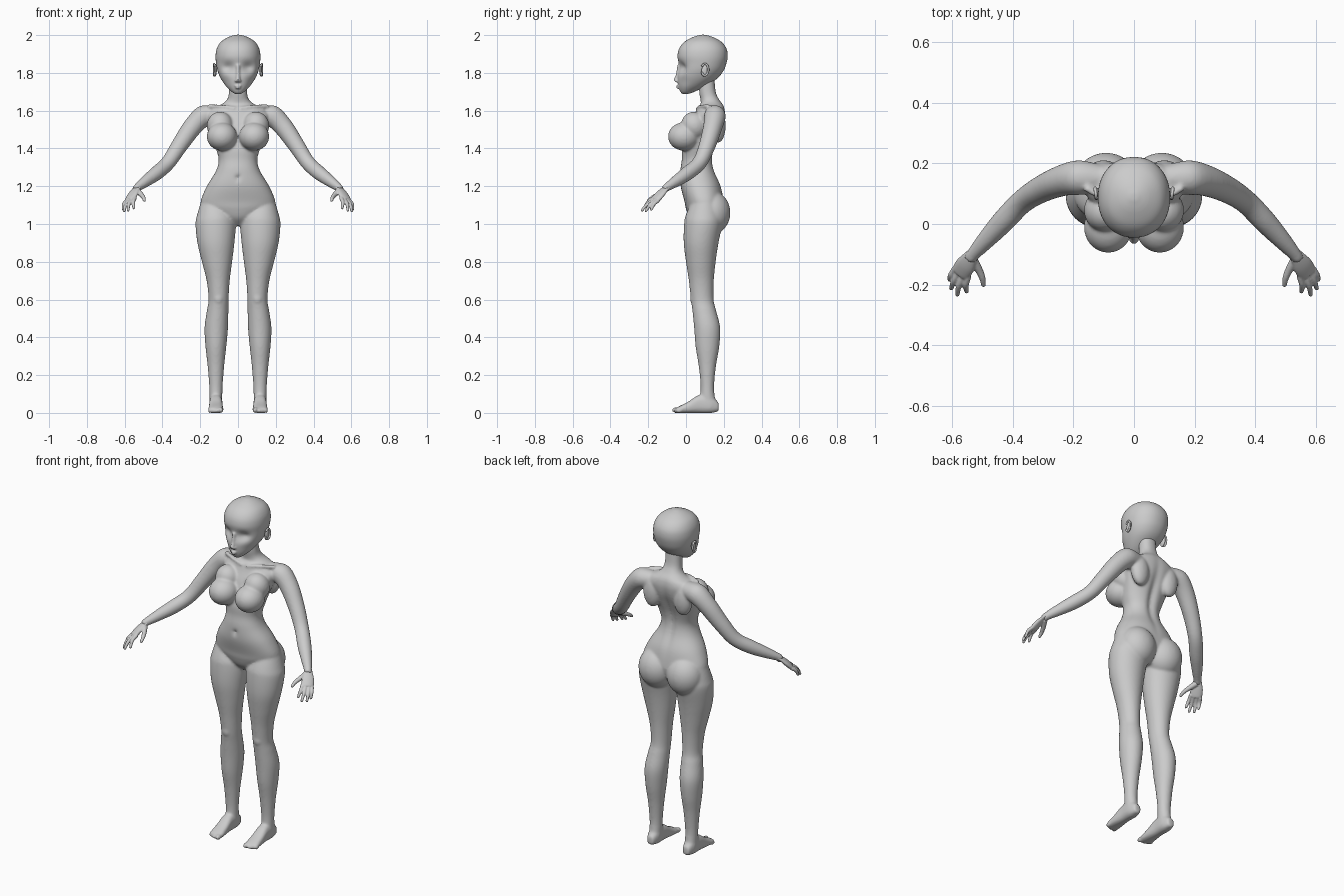
import bpy, bmesh, math
from mathutils import Vector, Matrix

cube = bpy.data.objects.get("Cube")
if cube:
    bpy.data.objects.remove(cube)

grey = bpy.data.materials.new("clay_grey")
grey.use_nodes = True
grey.diffuse_color = (0.6, 0.6, 0.6, 1)
grey.node_tree.nodes["Principled BSDF"].inputs["Base Color"].default_value = (0.6, 0.6, 0.6, 1)


def slab(z, cx, hw, front, back):
    """Horizontal ring given by half width and front/back depth."""
    return (Vector((cx, (front + back) / 2, z)), Vector((hw, 0, 0)),
            Vector((0, (back - front) / 2, 0)))


def upright(y, cx, hw, low, high):
    """Ring facing the front, used along the foot."""
    return (Vector((cx, y, (low + high) / 2)), Vector((hw, 0, 0)),
            Vector((0, 0, (high - low) / 2)))


def tube(points, wide=(0, 0, 1), flat=1.0):
    """Rings across a path of (x, y, z, radius)."""
    pts = [Vector(p[:3]) for p in points]
    rings = []
    for i, p in enumerate(pts):
        t = (pts[min(i + 1, len(pts) - 1)] - pts[max(i - 1, 0)]).normalized()
        w = Vector(wide)
        u = (w - t * w.dot(t)).normalized()
        r = points[i][3]
        rings.append((p, u * r, t.cross(u) * r * flat))
    return rings


def spline(a, b, c, d, t):
    return 0.5 * (2 * b + (c - a) * t + (2 * a - 5 * b + 4 * c - d) * t * t
                  + (3 * b - a - 3 * c + d) * t ** 3)


def loft(bm, rings, side=1, steps=5, segs=40, power=2.0):
    """Skin a smooth closed volume through rings."""
    full = []
    last = len(rings) - 1
    for i in range(last):
        four = [rings[max(0, min(last, i + k))] for k in (-1, 0, 1, 2)]
        for s in range(steps):
            full.append([spline(*(q[j] for q in four), s / steps) for j in range(3)])
    full.append(rings[-1])
    grid = []
    for c, u, v in full:
        row = []
        for k in range(segs):
            a = 2 * math.pi * k / segs
            x, y = (math.copysign(abs(f) ** (2 / power), f) for f in (math.cos(a), math.sin(a)))
            p = c + u * x + v * y
            row.append(bm.verts.new((p.x * side, p.y, p.z)))
        grid.append(row)
    for lo, hi in zip(grid, grid[1:]):
        for k in range(segs):
            n = (k + 1) % segs
            bm.faces.new((lo[k], lo[n], hi[n], hi[k]))
    bm.faces.new(grid[0])
    bm.faces.new(grid[-1])


def blob(bm, centre, radii, side=1, tilt=0):
    m = (Matrix.Diagonal((side, 1, 1, 1)) @ Matrix.Translation(centre)
         @ Matrix.Rotation(tilt, 4, 'X') @ Matrix.Diagonal((*radii, 1)))
    bmesh.ops.create_uvsphere(bm, u_segments=32, v_segments=20, radius=1, matrix=m)


def dent(bm, centre, size, push):
    """Soft push of the vertices near a point."""
    for v in bm.verts:
        d = v.co - Vector(centre)
        fall = math.exp(-sum((d[i] / size[i]) ** 2 for i in range(3)))
        v.co += Vector(push) * fall


def finish(bm, name, voxel=0, relax=0):
    """Turn the volumes into one smooth skinned object."""
    bmesh.ops.recalc_face_normals(bm, faces=bm.faces)
    for f in bm.faces:
        f.smooth = True
    mesh = bpy.data.meshes.new(name)
    bm.to_mesh(mesh)
    bm.free()
    mesh.materials.append(grey)
    ob = bpy.data.objects.new(name, mesh)
    bpy.context.collection.objects.link(ob)
    if voxel:
        skin = ob.modifiers.new("skin", 'REMESH')
        skin.mode = 'VOXEL'
        skin.voxel_size = voxel
        skin.use_smooth_shade = True
        soft = ob.modifiers.new("soften", 'SMOOTH')
        soft.factor = 0.5
        soft.iterations = relax
    return ob


# Torso and neck
body = bmesh.new()
loft(body, [slab(z, 0, hw, f, b) for z, hw, f, b in (
    (.99, .04, .06, .14), (1.03, .11, .02, .18), (1.08, .18, 0, .2),
    (1.12, .197, -.008, .2), (1.2, .165, -.028, .185), (1.28, .117, -.03, .152),
    (1.34, .102, -.022, .142), (1.4, .117, -.02, .152), (1.47, .135, 0, .178),
    (1.53, .15, .02, .2), (1.58, .165, .045, .208), (1.615, .13, .06, .204),
    (1.635, .085, .078, .195), (1.66, .057, .077, .176), (1.7, .048, .07, .158),
    (1.78, .047, .07, .15))], segs=80, power=2.2)
dent(body, (0, .17, 1.4), (.022, .08, .17), (0, -.016, 0))
dent(body, (0, -.03, 1.245), (.011, .05, .012), (0, .018, 0))

for side in (1, -1):
    # Chest and hip masses
    blob(body, (.085, -.01, 1.463), (.08, .085, .075), side)
    blob(body, (.095, .045, 1.52), (.07, .07, .075), side, .4)
    blob(body, (.092, .135, 1.06), (.105, .1, .115), side)
    # Shoulder blade and collar bone
    blob(body, (.1, .17, 1.52), (.055, .04, .09), side)
    loft(body, tube([(.015, .06, 1.612, .009), (.08, .075, 1.622, .009),
                     (.16, .12, 1.622, .012)]), side)
    # Leg
    loft(body, [slab(*r) for r in (
        (1.14, .13, .06, .04, .16), (1.05, .118, .098, 0, .19),
        (1.0, .118, .107, -.01, .192), (.9, .117, .098, -.012, .172),
        (.8, .111, .08, 0, .157), (.7, .105, .061, .015, .147),
        (.6, .103, .053, .026, .146), (.54, .108, .057, .034, .16),
        (.45, .115, .062, .043, .181), (.35, .117, .055, .051, .176),
        (.25, .117, .044, .067, .159), (.15, .117, .036, .077, .149),
        (.09, .117, .034, .076, .152), (.04, .117, .033, .075, .165))], side)
    blob(body, (.103, .045, .605), (.028, .024, .035), side)
    # Foot and toes
    loft(body, [upright(*r) for r in (
        (.173, .117, .02, .008, .055), (.13, .117, .034, -.001, .09),
        (.07, .117, .034, -.001, .095), (.01, .117, .038, -.001, .058),
        (-.035, .117, .04, -.001, .036), (-.052, .117, .036, 0, .026))], side, power=2.6)
    blob(body, (.09, -.055, .015), (.013, .02, .016), side)
    for i in range(4):
        blob(body, (.113 + i * .013, -.054 + i * .006, .011), (.0075, .015, .012), side)
    # Arm
    loft(body, tube([(.11, .15, 1.58, .045), (.18, .153, 1.572, .057),
                     (.24, .142, 1.515, .051), (.31, .112, 1.415, .044),
                     (.37, .072, 1.325, .039), (.43, .01, 1.27, .038),
                     (.49, -.055, 1.225, .03), (.53, -.1, 1.195, .022),
                     (.542, -.117, 1.182, .021)]), side)
finish(body, "body", .0065, 8)

# Hands
for side, label in ((1, "left"), (-1, "right")):
    hand = bmesh.new()
    across = Vector((.045, .03, -.012))
    loft(hand, tube([(.522, -.09, 1.202, .02), (.54, -.112, 1.184, .025),
                     (.555, -.135, 1.16, .033), (.568, -.156, 1.136, .034),
                     (.573, -.164, 1.127, .03)], across, .45), side, segs=24)
    fingers = (((.546, -.172, 1.138), (.552, -.222, 1.085)),
               ((.562, -.167, 1.13), (.582, -.232, 1.073)),
               ((.577, -.158, 1.126), (.602, -.212, 1.07)),
               ((.59, -.147, 1.124), (.608, -.183, 1.078)))
    for base, tip in fingers:
        a, b = Vector(base), Vector(tip)
        mid = a.lerp(b, .5) + Vector((.005, -.004, .005))
        loft(hand, tube([(*a, .0105), (*mid, .0095), (*b, .0075)], across), side, segs=16)
        blob(hand, b, (.0075,) * 3, side)
    loft(hand, tube([(.535, -.112, 1.178, .017), (.512, -.15, 1.155, .013),
                     (.5, -.178, 1.14, .0105), (.496, -.2, 1.125, .008)]), side, segs=16)
    blob(hand, (.496, -.2, 1.125), (.008,) * 3, side)
    finish(hand, label + "_hand", .0035, 3)

# Head with face
head = bmesh.new()
loft(head, [slab(z, 0, hw, f, b) for z, hw, f, b in (
    (1.688, .015, -.018, .01), (1.7, .034, -.03, .045), (1.73, .064, -.04, .105),
    (1.77, .091, -.045, .165), (1.81, .108, -.042, .198), (1.85, .116, -.04, .214),
    (1.89, .119, -.045, .221), (1.93, .112, -.036, .214), (1.965, .09, -.008, .187),
    (1.99, .05, .038, .142), (2.002, .012, .078, .102))], segs=80, power=2.15)
for side in (1, -1):
    dent(head, (side * .052, -.03, 1.828), (.034, .06, .026), (0, .022, 0))
    dent(head, (side * .068, -.01, 1.755), (.03, .06, .03), (0, .006, 0))
loft(head, tube([(0, -.036, 1.84, .01), (0, -.044, 1.79, .01),
                 (0, -.056, 1.762, .011), (0, -.06, 1.757, .009)], (1, 0, 0)), segs=20)
for side in (1, -1):
    blob(head, (.009, -.05, 1.757), (.008, .01, .007), side)
for z, r in ((1.731, .019), (1.721, .015)):
    blob(head, (0, -.038, z), (r, .014, .006))
finish(head, "head", .005, 4)

# Ears
for side, label in ((1, "left"), (-1, "right")):
    ear = bmesh.new()
    blob(ear, (.12, .1, 1.815), (.008, .018, .034), side, -.25)
    turns = [i * math.pi / 6 for i in range(11)]
    loft(ear, tube([(.124 + .004 * math.sin(t * .6), .1 - .018 * math.cos(t + .6),
                     1.817 + .031 * math.sin(t + .6), .0055) for t in turns],
                   (1, 0, 0)), side, steps=3, segs=12)
    finish(ear, label + "_ear")
